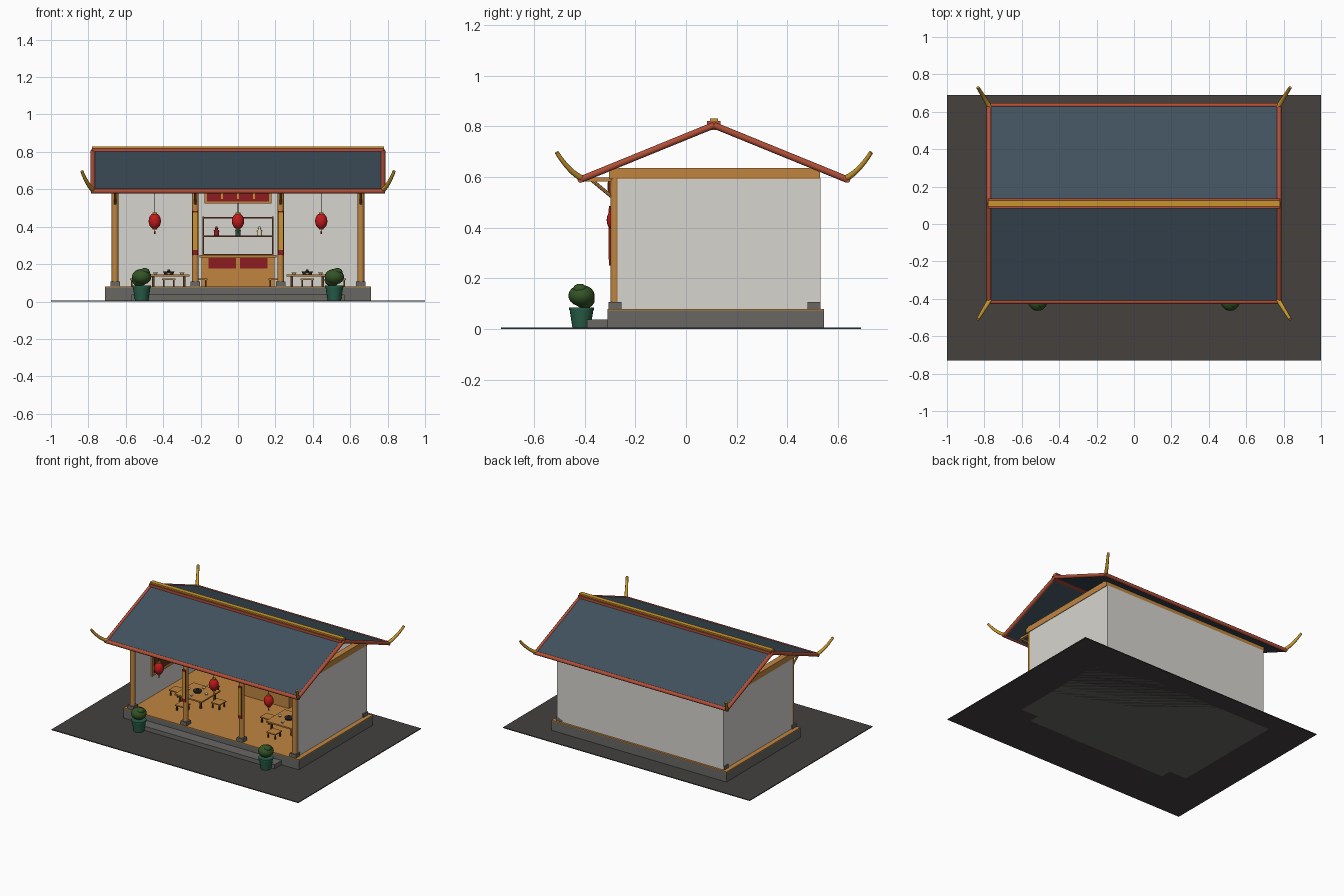
import bpy, math
from mathutils import Vector

if "Cube" in bpy.data.objects:
    bpy.data.objects.remove(bpy.data.objects["Cube"])


def mat(name, r, g, b):
    m = bpy.data.materials.new(name)
    m.diffuse_color = [(c / 255) ** 2.2 for c in (r, g, b)] + [1]
    m.use_nodes = True
    m.node_tree.nodes["Principled BSDF"].inputs["Base Color"].default_value = m.diffuse_color
    return m


WOOD = mat("wood", 190, 132, 66)
DARK = mat("dark_wood", 96, 58, 34)
STONE = mat("stone", 104, 103, 100)
PAVE = mat("paving", 70, 67, 65)
WALL = mat("plaster", 214, 212, 206)
SLATE = mat("slate", 66, 82, 93)
RUST = mat("rust_trim", 176, 80, 58)
RED = mat("red", 190, 32, 32)
MAROON = mat("maroon", 140, 34, 38)
GOLD = mat("gold", 200, 150, 48)
TEAL = mat("teal_glaze", 44, 94, 74)
LEAF = mat("leaf", 54, 84, 42)
CREAM = mat("cream", 225, 212, 180)
IRON = mat("iron", 50, 48, 48)


def finish(name, m, smooth=False):
    o = bpy.context.object
    o.name = name
    o.data.materials.append(m)
    if smooth:
        bpy.ops.object.shade_smooth_by_angle(angle=math.radians(40))
    return o


def box(name, x0, x1, y0, y1, z0, z1, m):
    bpy.ops.mesh.primitive_cube_add(size=1, location=((x0 + x1) / 2, (y0 + y1) / 2, (z0 + z1) / 2))
    bpy.context.object.scale = (x1 - x0, y1 - y0, z1 - z0)
    return finish(name, m)


def cone(name, x, y, z0, z1, r0, r1, m, n=20):
    bpy.ops.mesh.primitive_cone_add(vertices=n, radius1=r0, radius2=r1, depth=z1 - z0,
                                    location=(x, y, (z0 + z1) / 2))
    return finish(name, m, True)


def ball(name, x, y, z, r, rz, m, n=20):
    bpy.ops.mesh.primitive_uv_sphere_add(segments=n, ring_count=n // 2, radius=1, location=(x, y, z))
    bpy.context.object.scale = (r, r, rz)
    return finish(name, m, True)


def rod(name, a, b, r, m, n=12):
    a, b = Vector(a), Vector(b)
    bpy.ops.mesh.primitive_cylinder_add(vertices=n, radius=r, depth=(b - a).length, location=(a + b) / 2)
    bpy.context.object.rotation_euler = (b - a).to_track_quat('Z', 'Y').to_euler()
    return finish(name, m, True)


# base
box("ground", -1, 1, -0.73, 0.69, 0, 0.006, PAVE)
box("plinth", -0.71, 0.71, -0.31, 0.545, 0, 0.074, STONE)
box("floor", -0.71, 0.71, -0.31, 0.545, 0.074, 0.08, WOOD)
box("front_step", -0.57, 0.57, -0.39, -0.31, 0, 0.037, STONE)

# walls
box("back_wall", -0.675, 0.675, 0.51, 0.53, 0.08, 0.595, WALL)
for s in (-1, 1):
    a, b = sorted((s * 0.662, s * 0.675))
    box("side_wall", a, b, -0.27, 0.51, 0.08, 0.595, WALL)

# posts, stone bases and eave brackets
for x, y in [(-0.657, -0.28), (-0.228, -0.28), (0.228, -0.28), (0.657, -0.28), (-0.657, 0.505), (0.657, 0.505)]:
    box("post_base", x - 0.025, x + 0.025, y - 0.025, y + 0.025, 0.08, 0.106, STONE)
    cone("post", x, y, 0.1, 0.6, 0.018, 0.018, WOOD)
    if y < 0:
        box("bracket_arm", x - 0.01, x + 0.01, -0.4, -0.28, 0.583, 0.598, WOOD)
        rod("bracket_brace", (x, -0.375, 0.59), (x, -0.29, 0.52), 0.007, WOOD, 8)
        if abs(x) < 0.5:
            box("couplet_board", x - 0.014, x + 0.014, -0.304, -0.297, 0.25, 0.485, MAROON)
            box("couplet_inlay", x - 0.012, x + 0.012, -0.306, -0.303, 0.275, 0.475, GOLD)

# beams
for y in (-0.28, 0.505):
    box("long_beam", -0.68, 0.68, y - 0.024, y + 0.024, 0.592, 0.635, WOOD)
for x in (-0.657, 0.657):
    box("side_beam", x - 0.022, x + 0.022, -0.256, 0.481, 0.592, 0.635, WOOD)

# roof: chevron profile extruded along x
Y, E, T = 0.11, 0.525, 0.02
prof = [(Y - E, 0.598), (Y, 0.812), (Y + E, 0.598), (Y + E, 0.598 - T), (Y, 0.812 - T), (Y - E, 0.598 - T)]
verts = [(x, y, z) for x in (-0.775, 0.775) for y, z in prof]
faces = [(i, (i + 1) % 6, (i + 1) % 6 + 6, i + 6) for i in range(6)]
faces += [(5, 4, 1, 0), (4, 3, 2, 1), (6, 7, 10, 11), (7, 8, 9, 10)]
me = bpy.data.meshes.new("roof")
me.from_pydata(verts, [], faces)
roof = bpy.data.objects.new("roof", me)
bpy.context.collection.objects.link(roof)
bpy.context.view_layer.objects.active = roof
me.materials.append(SLATE)
bpy.ops.object.select_all(action='DESELECT')
roof.select_set(True)
bpy.ops.object.mode_set(mode='EDIT')
bpy.ops.mesh.select_all(action='SELECT')
bpy.ops.mesh.normals_make_consistent(inside=False)
bpy.ops.object.mode_set(mode='OBJECT')

# roof trim and upturned corner horns
box("ridge_beam", -0.78, 0.78, Y - 0.027, Y + 0.027, 0.785, 0.82, RUST)
box("ridge_cap", -0.78, 0.78, Y - 0.016, Y + 0.016, 0.82, 0.83, GOLD)
for s in (-1, 1):
    ye = Y + s * E
    rod("eave_trim", (-0.785, ye, 0.59), (0.785, ye, 0.59), 0.013, RUST)
    for t in (-1, 1):
        rod("gable_trim", (t * 0.775, ye, 0.59), (t * 0.775, Y, 0.804), 0.013, RUST)
        cu = bpy.data.curves.new("corner_horn", 'CURVE')
        cu.dimensions = '3D'
        cu.bevel_depth = 0.013
        cu.bevel_resolution = 2
        cu.use_fill_caps = True
        sp = cu.splines.new('POLY')
        path = []
        for i in range(9):
            k = i / 8
            path.append((t * (0.77 + 0.065 * k), ye - s * 0.01 + s * 0.105 * k, 0.592 + 0.045 * k + 0.06 * k * k, k))
        sp.points.add(8)
        for p, (x, y, z, k) in zip(sp.points, path):
            p.co = (x, y, z, 1)
            p.radius = 1 - 0.35 * k
        horn = bpy.data.objects.new("corner_horn", cu)
        cu.materials.append(GOLD)
        bpy.context.collection.objects.link(horn)

# lanterns
for x in (-0.445, 0, 0.445):
    rod("lantern_cord", (x, -0.28, 0.47), (x, -0.28, 0.6), 0.002, IRON, 6)
    ball("lantern", x, -0.28, 0.43, 0.033, 0.043, RED)
    cone("lantern_cap", x, -0.28, 0.467, 0.476, 0.013, 0.013, GOLD, 12)
    cone("lantern_foot", x, -0.28, 0.384, 0.393, 0.013, 0.013, GOLD, 12)
    cone("lantern_tassel", x, -0.28, 0.36, 0.385, 0.004, 0.002, RED, 8)

# hanging sign board
box("sign_frame", -0.18, 0.18, -0.302, -0.285, 0.525, 0.6, WOOD)
box("sign_panel", -0.167, 0.167, -0.307, -0.3, 0.534, 0.591, MAROON)
for x in (-0.085, 0, 0.085):
    box("sign_stud", x - 0.005, x + 0.005, -0.31, -0.305, 0.548, 0.578, GOLD)

# counter
box("counter", -0.195, 0.195, 0.31, 0.4, 0.08, 0.235, WOOD)
box("counter_top", -0.205, 0.205, 0.3, 0.41, 0.235, 0.248, WOOD)
for x in (-0.085, 0.085):
    box("counter_panel", x - 0.073, x + 0.073, 0.304, 0.312, 0.176, 0.232, MAROON)

# shelf rack with jars
for x in (-0.187, 0.187):
    box("rack_side", x - 0.004, x + 0.004, 0.45, 0.51, 0.08, 0.455, DARK)
for z in (0.25, 0.349, 0.449):
    box("rack_shelf", -0.187, 0.187, 0.45, 0.51, z - 0.004, z + 0.004, DARK)
for x, m in ((-0.115, MAROON), (0, TEAL), (0.115, CREAM)):
    cone("jar_body", x, 0.48, 0.353, 0.382, 0.014, 0.012, m, 12)
    cone("jar_neck", x, 0.48, 0.382, 0.4, 0.008, 0.006, m, 12)

# framed picture on the left wall
box("picture_frame", -0.662, -0.652, -0.06, 0.26, 0.23, 0.48, WOOD)
box("picture_panel", -0.655, -0.65, -0.04, 0.24, 0.25, 0.46, DARK)


def table(name, x, y, h, half, leg, top):
    box(name + "_top", x - half, x + half, y - half, y + half, h - top, h, WOOD)
    d = half * 0.75
    for i in (-d, d):
        for j in (-d, d):
            box(name + "_leg", x + i - leg, x + i + leg, y + j - leg, y + j + leg, 0.08, h - top, DARK)


# dining sets
for x in (-0.37, 0.37):
    y = 0.06
    table("table", x, y, 0.145, 0.11, 0.006, 0.01)
    for i, j in ((0, -0.17), (0, 0.17), (-0.17, 0), (0.17, 0)):
        table("stool", x + i, y + j, 0.122, 0.037, 0.004, 0.008)
        cone("bowl", x + i * 0.42, y + j * 0.42, 0.145, 0.154, 0.007, 0.013, CREAM, 12)
    cone("hot_pot", x, y, 0.145, 0.16, 0.024, 0.03, IRON)
    cone("hot_pot_chimney", x, y, 0.16, 0.172, 0.009, 0.006, IRON, 12)

# potted shrubs
for x in (-0.515, 0.515):
    y = -0.412
    cone("planter", x, y, 0, 0.083, 0.035, 0.048, TEAL)
    cone("planter_rim", x, y, 0.075, 0.086, 0.05, 0.05, TEAL)
    ball("shrub", x, y, 0.132, 0.052, 0.042, LEAF)
    ball("shrub_tuft", x + 0.016, y - 0.006, 0.157, 0.028, 0.022, LEAF)
    ball("shrub_side", x - 0.012, y + 0.012, 0.115, 0.04, 0.034, LEAF)
